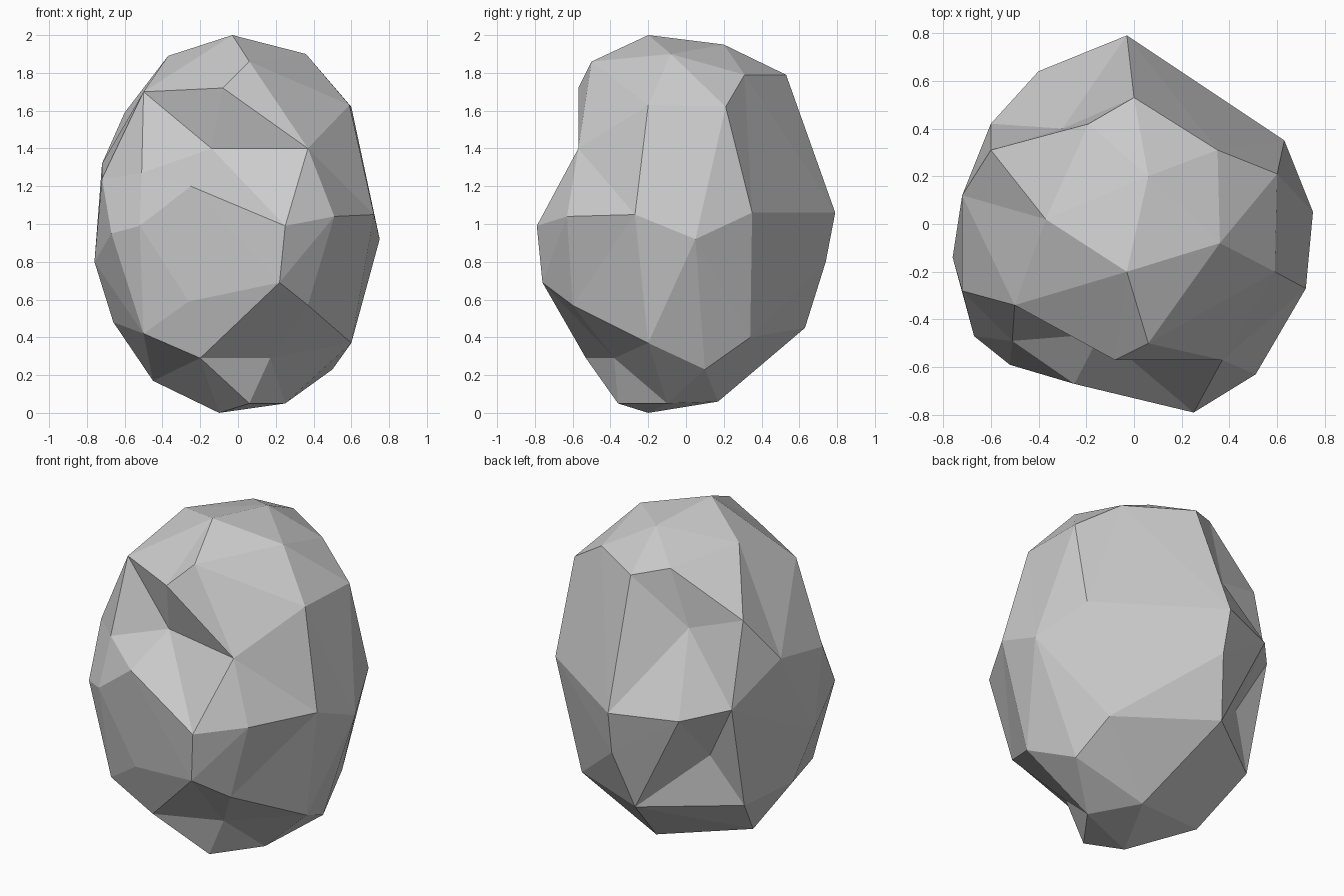
import bpy, bmesh
from mathutils import Vector

# Key corners of the boulder, grouped from the crown down to the foot
corners = [
    # crown
    (-.03, -.2, 2), (.06, .2, 1.95), (0, .53, 1.79), (.36, -.08, 1.9), (-.37, .02, 1.89),
    (.06, -.5, 1.86), (.35, .31, 1.79), (-.19, .42, 1.84), (-.5, -.34, 1.7), (-.08, -.57, 1.72),
    # shoulders, with the front and back dents
    (.37, -.57, 1.4), (-.14, -.46, 1.4), (-.51, -.49, 1.27), (.59, -.2, 1.63), (.6, .21, 1.62),
    (-.6, .31, 1.59), (-.3, .4, 1.5), (-.72, .12, 1.32), (-.72, -.28, 1.24),
    # widest belt
    (.63, .35, 1.06), (.75, .05, .92), (.51, -.63, 1.04), (.25, -.79, .99), (.72, -.27, 1.05),
    (-.25, -.67, 1.2), (-.52, -.59, .99), (-.67, -.47, .95), (-.03, .79, 1.06), (-.4, .64, 1.05),
    (-.6, .42, 1.09), (-.02, .74, .8), (-.42, .37, .75), (-.76, -.14, .8),
    # lower slope
    (.22, -.76, .69), (.37, -.6, .57), (-.26, -.61, .59), (.17, -.38, .29), (.6, -.2, .37),
    (-.5, -.5, .42), (-.2, -.53, .29), (.46, .34, .4), (-.1, .63, .45), (-.58, .27, .45),
    (-.66, -.08, .48),
    # foot
    (.5, .1, .23), (.25, -.1, .05), (.08, .17, .06), (.06, -.36, .05), (-.1, -.2, 0),
    (-.45, .0, .17),
]

# Wrap a triangulated skin around the directions, then push corners to true depth
centre = Vector((0, 0, 1))
squash = Vector((1, 1, .78))
bm = bmesh.new()
true_pos = {}
for c in corners:
    p = Vector(c)
    true_pos[bm.verts.new(((p - centre) * squash).normalized())] = p
bmesh.ops.convex_hull(bm, input=list(bm.verts))
bmesh.ops.triangulate(bm, faces=bm.faces[:])
for v in bm.verts:
    v.co = true_pos[v]
bmesh.ops.recalc_face_normals(bm, faces=bm.faces[:])

# Boulder object, flat shaded
mesh = bpy.data.meshes.new("boulder")
bm.to_mesh(mesh)
bm.free()
boulder = bpy.data.objects.new("boulder", mesh)
bpy.context.collection.objects.link(boulder)
